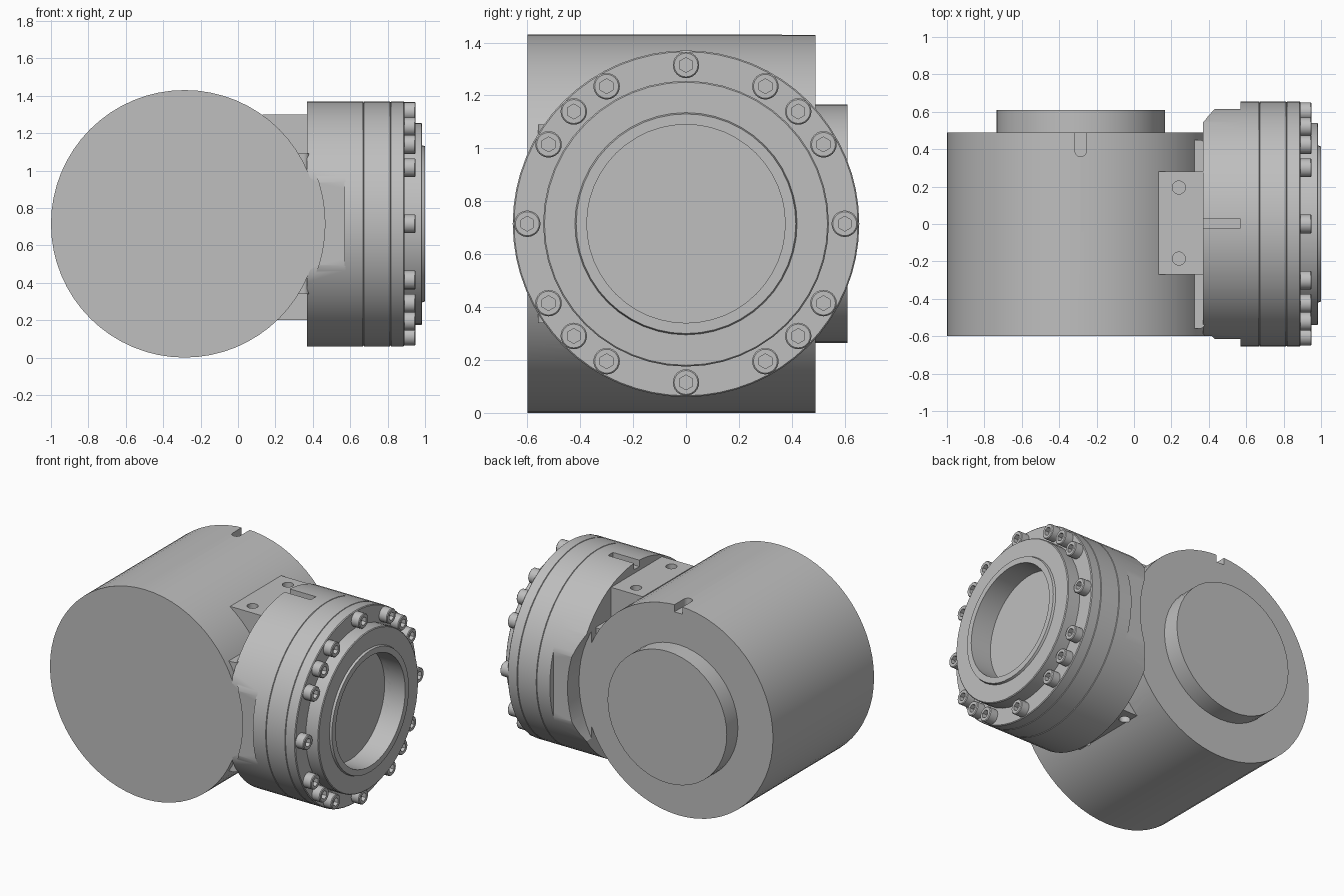
import bpy, bmesh, math
from mathutils import Matrix, Vector

if "Cube" in bpy.data.objects:
    bpy.data.objects.remove(bpy.data.objects["Cube"], do_unlink=True)

MID = 0.715          # height of both axes
BODY_X = -0.285      # position of the main barrel axis

grey = bpy.data.materials.new("machined_grey")
grey.use_nodes = True
grey.diffuse_color = (0.52, 0.52, 0.52, 1)
grey.node_tree.nodes["Principled BSDF"].inputs["Base Color"].default_value = (0.52, 0.52, 0.52, 1)


def add_object(name, bm):
    bmesh.ops.recalc_face_normals(bm, faces=bm.faces)
    mesh = bpy.data.meshes.new(name)
    bm.to_mesh(mesh)
    bm.free()
    mesh.materials.append(grey)
    obj = bpy.data.objects.new(name, mesh)
    bpy.context.collection.objects.link(obj)
    return obj


def select(obj):
    bpy.ops.object.select_all(action='DESELECT')
    obj.select_set(True)
    bpy.context.view_layer.objects.active = obj


def smooth(obj):
    select(obj)
    bpy.ops.object.shade_smooth_by_angle(angle=math.radians(30))


def box(name, x, y, z, bevel=0):
    bm = bmesh.new()
    bmesh.ops.create_cube(bm, size=1)
    for v in bm.verts:
        v.co = [lo + (c + 0.5) * (hi - lo) for c, (lo, hi) in zip(v.co, (x, y, z))]
    if bevel:
        upright = [e for e in bm.edges if abs(e.verts[0].co.z - e.verts[1].co.z) > 0.01]
        bmesh.ops.bevel(bm, geom=upright, offset=bevel, segments=4, profile=0.5, affect='EDGES')
    return add_object(name, bm)


def lathe(name, profile, axis, centre, segments=48):
    """Revolve (radius, distance) points round the x, y or z axis through centre."""
    bm = bmesh.new()
    verts = [bm.verts.new((r, 0, d)) for r, d in profile]
    edges = [bm.edges.new(pair) for pair in zip(verts, verts[1:])]
    bmesh.ops.spin(bm, geom=verts + edges, cent=(0, 0, 0), axis=(0, 0, 1),
                   angle=math.tau, steps=segments, use_duplicate=False)
    bmesh.ops.remove_doubles(bm, verts=bm.verts, dist=0.0005)
    turn = Vector((0, 0, 1)).rotation_difference(Vector(axis)).to_matrix().to_4x4()
    bm.transform(Matrix.Translation(centre) @ turn)
    return add_object(name, bm)


def cylinder(name, r, start, end, axis, centre, segments=48):
    return lathe(name, [(0, start), (r, start), (r, end), (0, end)], axis, centre, segments)


def carve(obj, cutter, operation='DIFFERENCE'):
    mod = obj.modifiers.new("carve", 'BOOLEAN')
    mod.operation = operation
    mod.solver = 'EXACT'
    mod.object = cutter
    select(obj)
    bpy.ops.object.modifier_apply(modifier=mod.name)
    bpy.data.objects.remove(cutter, do_unlink=True)


X, Y, Z = (1, 0, 0), (0, 1, 0), (0, 0, 1)
body_centre = (BODY_X, 0, MID)
flange_centre = (0, 0, MID)

# Main barrel with a round-ended key slot at the rear top edge
barrel = cylinder("main_barrel", 0.715, -0.6, 0.49, Y, body_centre, 64)
carve(barrel, box("slot_cutter", (BODY_X - 0.03, BODY_X + 0.03), (0.39, 0.6), (1.38, 1.5)))
carve(barrel, cylinder("slot_end_cutter", 0.03, 1.38, 1.5, Z, (BODY_X, 0.39, 0), 24))
smooth(barrel)

# Rear boss
smooth(cylinder("rear_boss", 0.45, 0.48, 0.61, Y, body_centre))

# Side housing: flattened front and back, relieved round the barrel ends
housing = cylinder("side_housing", 0.655, 0.37, 0.575, X, flange_centre, 64)
carve(housing, box("flat_limits", (0, 1), (-0.615, 0.615), (-0.5, 2)), 'INTERSECT')
for start, end in ((-0.9, -0.6), (0.49, 0.9)):
    carve(housing, cylinder("relief_cutter", 0.75, start, end, Y, body_centre, 64))
carve(housing, box("groove_cutter", (0.3, 0.568), (-0.025, 0.03), (1.325, 1.5)))
smooth(housing)

# Flange stack with fine joint lines between its rings
joint = 0.003
rim = 0.655
profile = [(0, 0.57), (rim, 0.57)]
for d in (0.67, 0.815):
    profile += [(rim, d - joint), (rim - 0.006, d), (rim, d + joint)]
profile += [(rim, 0.885), (rim - 0.005, 0.89), (0, 0.89)]
flange = lathe("flange_rings", profile, X, flange_centre, 64)
carve(flange, cylinder("bore_cutter", 0.375, 0.845, 1.1, X, flange_centre))
smooth(flange)

# Output ring with raised lip and open bore
smooth(lathe("output_ring", [(0.375, 0.85), (0.54, 0.85), (0.54, 0.98), (0.535, 0.985),
                             (0.42, 0.985), (0.415, 1.0), (0.375, 1.0), (0.375, 0.85)],
             X, flange_centre))

# Mounting pads above and below, each with two screw holes
for name, x0, low, high, face in (("upper_pad", 0.13, 1.0, 1.3, 1.3),
                                  ("lower_pad", 0.2, 0.2, 0.43, 0.2)):
    pad = box(name, (x0, 0.38), (-0.27, 0.28), (low, high))
    for y in (-0.185, 0.195):
        carve(pad, cylinder("hole_cutter", 0.035, face - 0.06, face + 0.06, Z,
                            (0.24, y, 0), 24))
        # matching hole in the barrel behind the pad
        carve(barrel, cylinder("hole_cutter", 0.035, face - 0.06, face + 0.06, Z,
                               (0.24, y, 0), 24))
    smooth(pad)
smooth(barrel)

# Rounded webs joining barrel and housing
for name, z in (("upper_web", (0.9, 1.09)), ("lower_web", (0.34, 0.53))):
    smooth(box(name, (0.25, 0.38), (-0.56, 0.45), z, bevel=0.03))

# Socket-head bolts, grouped about the diagonals and on the main directions
bolt = lathe("flange_bolt", [(0, 0.88), (0.05, 0.88), (0.05, 0.945), (0.045, 0.95), (0, 0.95)],
             X, (0, 0, 0), 24)
carve(bolt, cylinder("hex_cutter", 0.028, 0.92, 1.0, X, (0, 0, 0), 6))
smooth(bolt)
angles = [q * 90 + a for q in range(4) for a in (0, 30, 45, 60)]
for i, a in enumerate(angles):
    obj = bolt if i == 0 else bolt.copy()
    if i:
        obj.name = f"flange_bolt_{i + 1}"
        bpy.context.collection.objects.link(obj)
    t = math.radians(a)
    obj.location = (0, 0.6 * math.cos(t), MID + 0.6 * math.sin(t))
